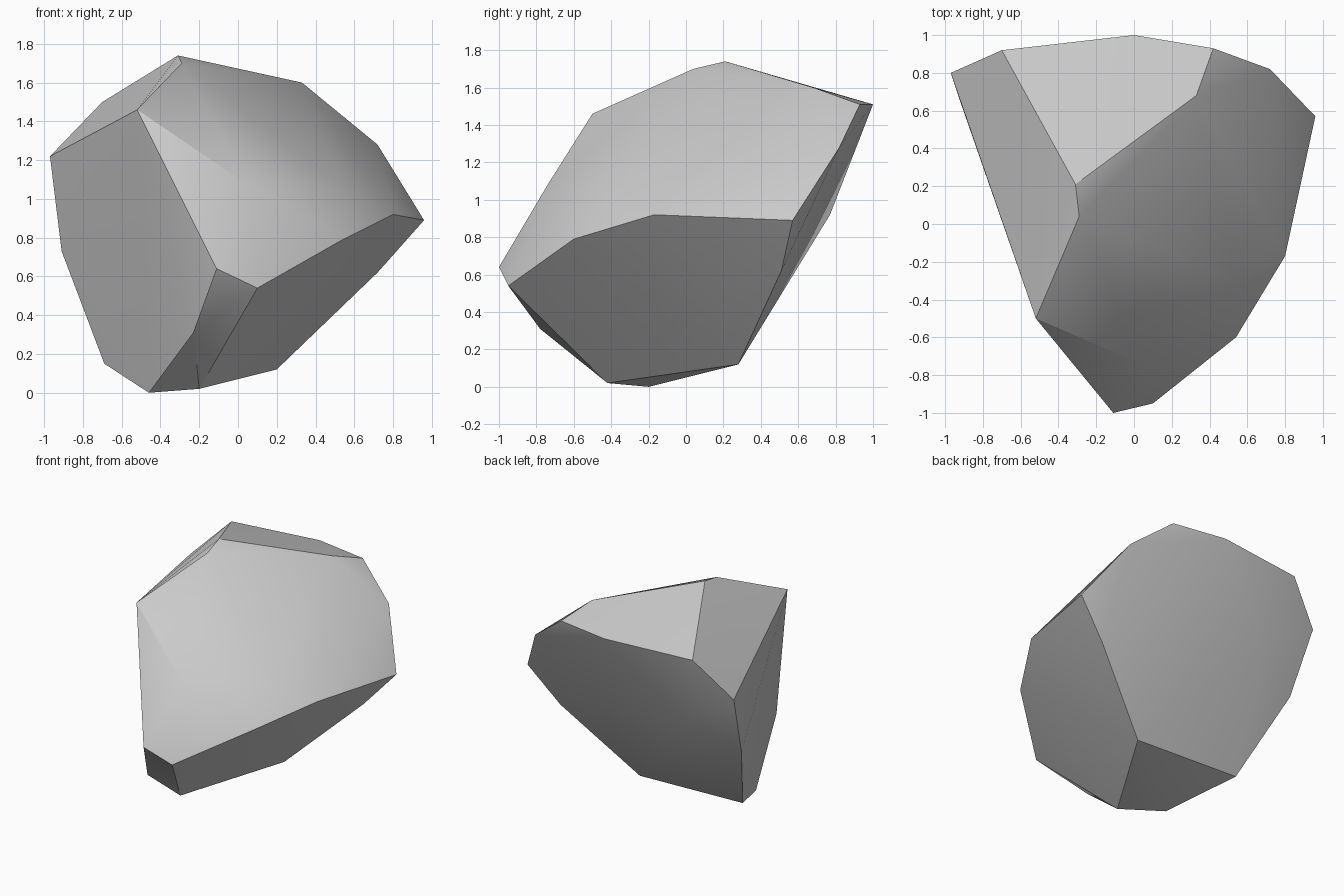
import bpy
import bmesh
import math

# Remove the default object
default_object = bpy.data.objects.get("Cube")
if default_object:
    bpy.data.objects.remove(default_object, do_unlink=True)


def make_material(name, colour):
    material = bpy.data.materials.new(name)
    material.use_nodes = True
    material.diffuse_color = colour
    shader = next(n for n in material.node_tree.nodes if n.type == "BSDF_PRINCIPLED")
    shader.inputs["Base Color"].default_value = colour
    shader.inputs["Roughness"].default_value = 0.9
    return material


def convex_stone(name, corners, material, crease_angle):
    """Wrap the corner points in a convex skin and smooth the gentle edges."""
    mesh = bpy.data.meshes.new(name)
    stone = bpy.data.objects.new(name, mesh)
    bpy.context.collection.objects.link(stone)

    bm = bmesh.new()
    for corner in corners:
        bm.verts.new(corner)
    bmesh.ops.convex_hull(bm, input=bm.verts[:])
    loose = [v for v in bm.verts if not v.link_faces]
    bmesh.ops.delete(bm, geom=loose, context="VERTS")
    bmesh.ops.recalc_face_normals(bm, faces=bm.faces[:])
    bm.to_mesh(mesh)
    bm.free()

    mesh.materials.append(material)
    bpy.ops.object.select_all(action="DESELECT")
    stone.select_set(True)
    bpy.context.view_layer.objects.active = stone
    bpy.ops.object.shade_smooth_by_angle(angle=math.radians(crease_angle))
    return stone


# Flat slanted top
crown = [(-.7, .92, 1.5), (-.31, .21, 1.74), (-.29, .04, 1.7),
         (.33, .68, 1.6), (.42, .93, 1.51), (0, 1, 1.51)]

# Broad bulging front slope
slope = [(-.52, -.5, 1.46), (.04, -.74, 1.08), (.55, -.32, 1.05), (.72, .82, 1.28)]

# Rim where the slope breaks to the undercut
rim = [(-.11, -1, .64), (.1, -.95, .54), (.54, -.6, .79), (.8, -.17, .92), (.96, .57, .89)]

# Left-hand flank and back
flank = [(-.97, .8, 1.22), (-.91, .62, .73), (-.54, .77, .92), (.72, .51, .62)]

# Small resting facets underneath
base = [(-.23, -.78, .31), (-.69, .29, .15), (-.46, -.2, 0), (-.2, -.42, .02), (.2, .28, .12)]

grey_stone = make_material("grey stone", (.6, .6, .6, 1))
convex_stone("boulder", crown + slope + rim + flank + base, grey_stone, 30)
